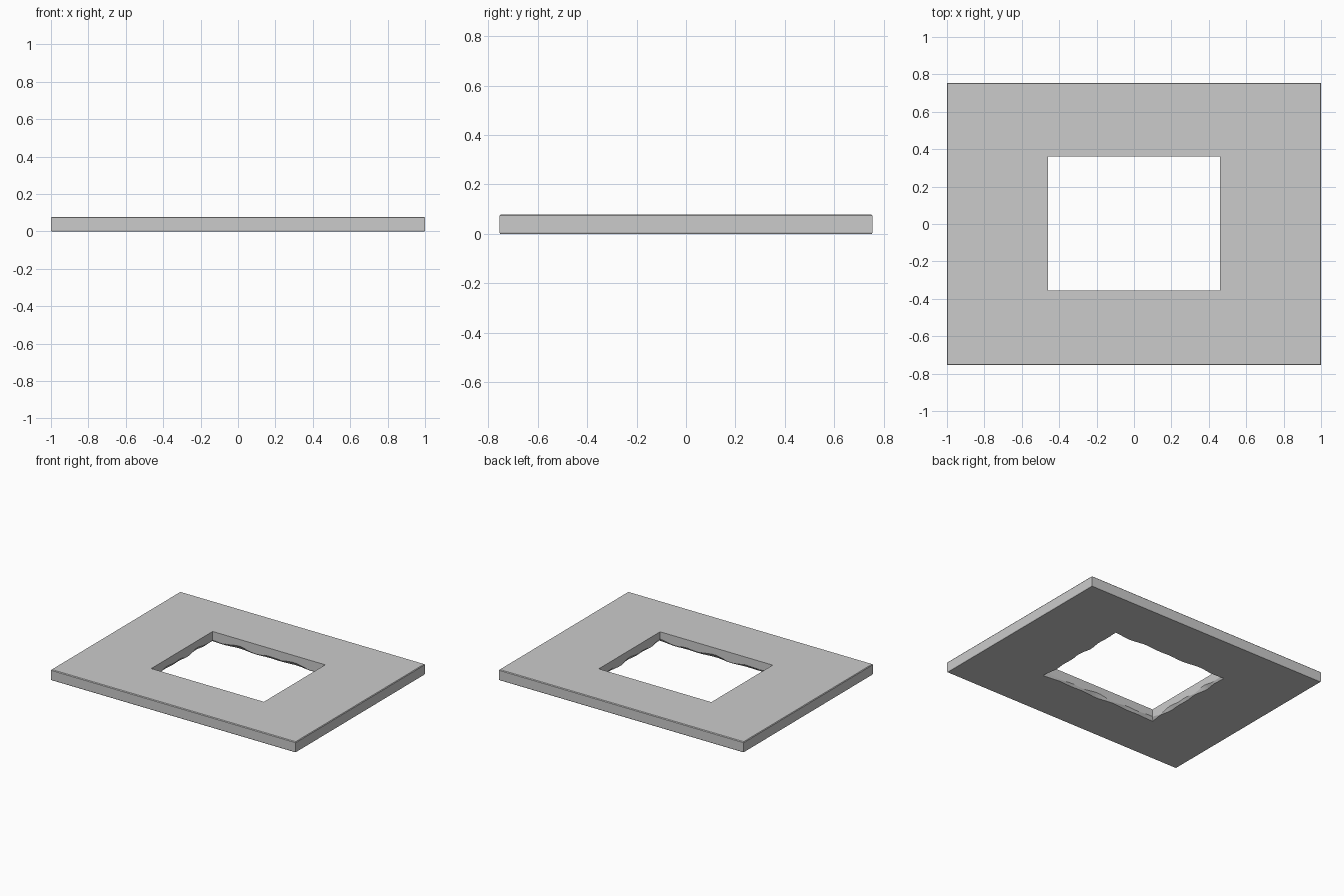
import bpy, bmesh, math

if "Cube" in bpy.data.objects:
    bpy.data.objects.remove(bpy.data.objects["Cube"])

SEG = 24                      # points along each side
CY = 0.003                    # hole centre offset in y


def wave(k):
    """Gentle irregular wear along the rim, always 0..1."""
    a = 2 * math.pi * k / (4 * SEG)
    return 0.5 + 0.25 * math.sin(9 * a) + 0.25 * math.sin(16 * a + 1.3)


def ring(bm, hx, hy, z, cy=0.0, out=0.0, lift=0.0):
    """Rectangular loop of vertices, optionally worn outward and upward."""
    corners = [(-1, -1), (1, -1), (1, 1), (-1, 1)]
    verts = []
    for s in range(4):
        (ax, ay), (bx, by) = corners[s], corners[(s + 1) % 4]
        for i in range(SEG):
            t = i / SEG
            w = wave(s * SEG + i)
            x, y = ax + (bx - ax) * t, ay + (by - ay) * t
            verts.append(bm.verts.new((x * (hx + out * w),
                                       y * (hy + out * w) + cy,
                                       z + lift * w)))
    return verts


bm = bmesh.new()
# Cross-section of the frame, swept around the opening
rings = [
    ring(bm, 0.997, 0.752, 0.0),                             # outer bottom
    ring(bm, 1.0, 0.755, 0.006),
    ring(bm, 1.0, 0.755, 0.073),
    ring(bm, 0.996, 0.750, 0.078),                           # outer top
    ring(bm, 0.46, 0.358, 0.078, CY),                        # opening top
    ring(bm, 0.46, 0.358, 0.006, CY, lift=0.022),            # worn wall edge
    ring(bm, 0.463, 0.361, 0.0, CY, out=0.018),              # opening bottom
]
n = 4 * SEG
for r, a in enumerate(rings):
    b = rings[(r + 1) % len(rings)]
    for i in range(n):
        j = (i + 1) % n
        bm.faces.new((a[i], a[j], b[j], b[i]))
bmesh.ops.recalc_face_normals(bm, faces=bm.faces)

mesh = bpy.data.meshes.new("flat_frame")
bm.to_mesh(mesh)
bm.free()
frame = bpy.data.objects.new("flat_frame", mesh)
bpy.context.collection.objects.link(frame)

# Smooth the worn rim, keep the box edges sharp
bpy.context.view_layer.objects.active = frame
frame.select_set(True)
bpy.ops.object.shade_smooth_by_angle(angle=math.radians(25))
